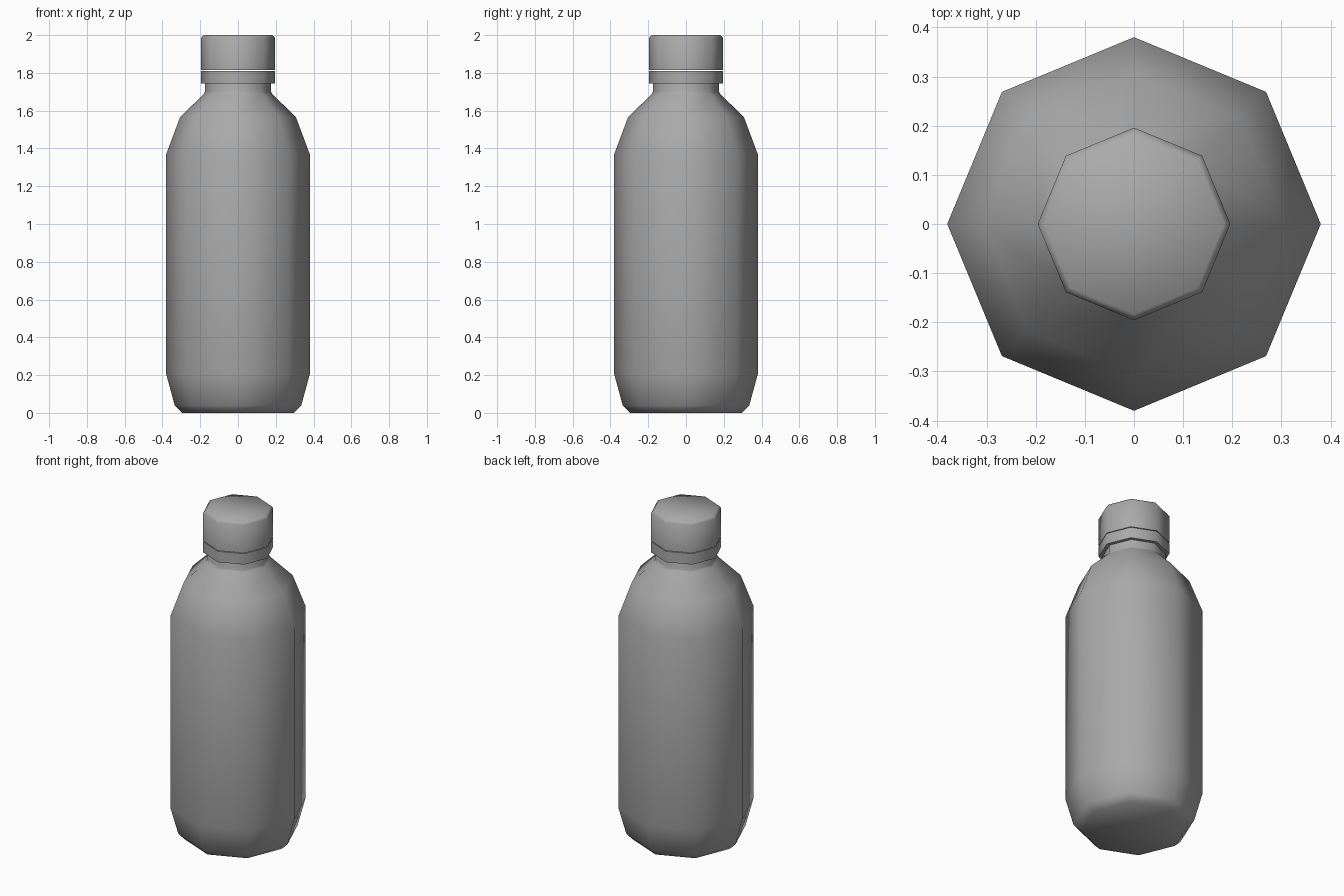
import bpy
import bmesh
from math import cos, sin, pi, radians

SIDES = 8

if "Cube" in bpy.data.objects:
    bpy.data.objects.remove(bpy.data.objects["Cube"], do_unlink=True)


def make_material(name, colour):
    mat = bpy.data.materials.new(name)
    mat.use_nodes = True
    mat.diffuse_color = colour
    mat.node_tree.nodes["Principled BSDF"].inputs["Base Color"].default_value = colour
    return mat


def lathe(name, profile, mat):
    """Turn a bottom-to-top (radius, height) profile into a closed eight-sided solid."""
    bm = bmesh.new()
    rings = []
    for r, z in profile:
        angles = [2 * pi * i / SIDES for i in range(SIDES)]
        rings.append([bm.verts.new((r * cos(a), r * sin(a), z)) for a in angles])
    for low, high in zip(rings, rings[1:]):
        for i in range(SIDES):
            j = (i + 1) % SIDES
            bm.faces.new((low[i], low[j], high[j], high[i]))
    bm.faces.new(rings[0][::-1])
    bm.faces.new(rings[-1])
    mesh = bpy.data.meshes.new(name)
    bm.to_mesh(mesh)
    bm.free()
    mesh.materials.append(mat)
    obj = bpy.data.objects.new(name, mesh)
    bpy.context.collection.objects.link(obj)
    bpy.ops.object.select_all(action="DESELECT")
    obj.select_set(True)
    bpy.context.view_layer.objects.active = obj
    bpy.ops.object.shade_smooth_by_angle(angle=radians(60))
    return obj


grey = make_material("plain grey", (0.4, 0.4, 0.4, 1))

# Bottle with chamfered base, sloped shoulders and neck
lathe("bottle_body", [(0.295, 0), (0.335, 0.04), (0.38, 0.205), (0.38, 1.37),
                      (0.307, 1.565), (0.18, 1.69), (0.175, 1.70), (0.175, 1.80)], grey)

# Tamper ring below the cap
lathe("cap_ring", [(0.196, 1.745), (0.196, 1.811)], grey)

# Screw cap with a bevelled top edge
lathe("screw_cap", [(0.196, 1.815), (0.196, 1.985), (0.183, 2.0)], grey)
